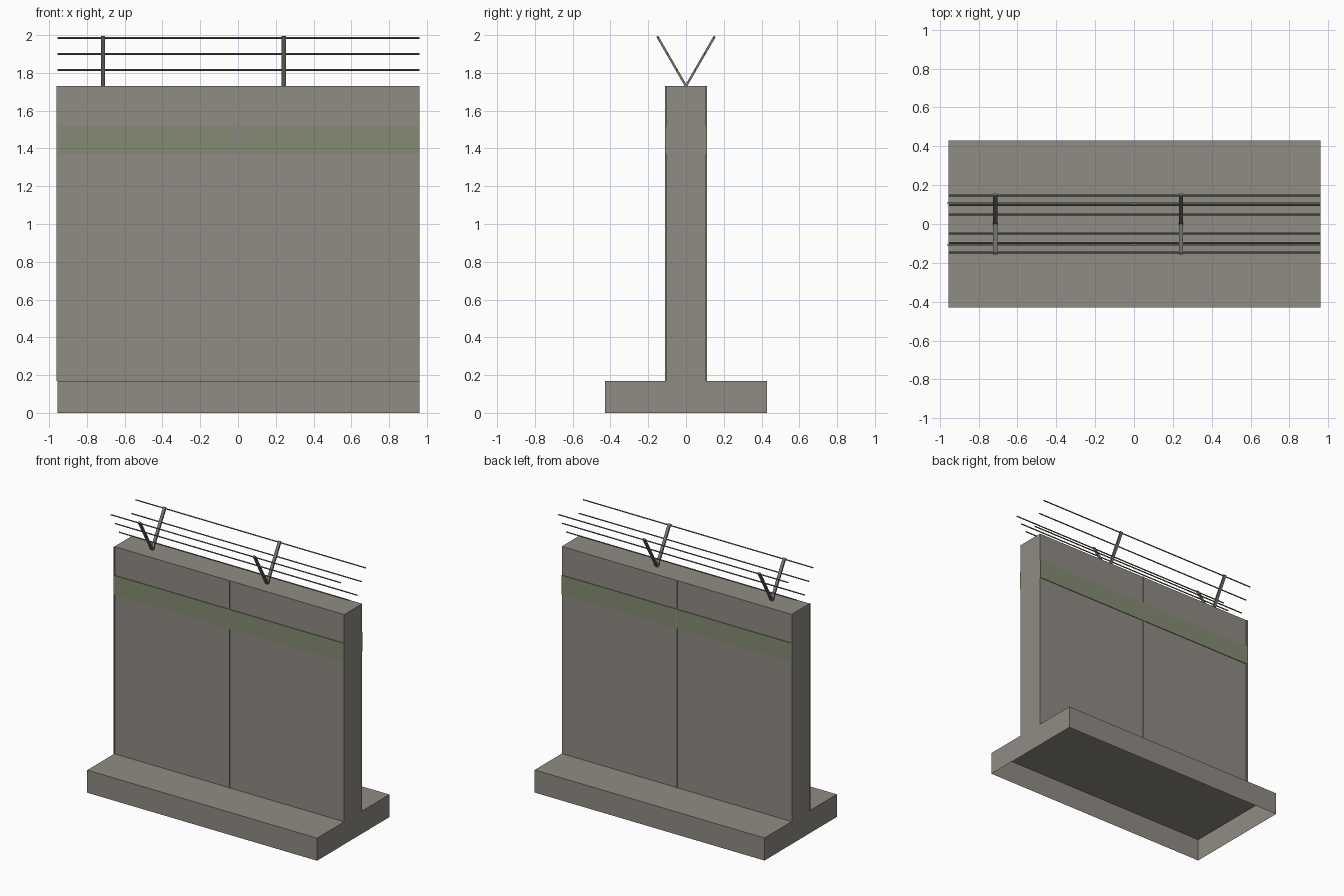
import bpy
import bmesh
from math import atan2
from mathutils import Matrix, Vector

cube = bpy.data.objects.get("Cube")
if cube:
    bpy.data.objects.remove(cube, do_unlink=True)


def material(name, rgb):
    mat = bpy.data.materials.new(name)
    mat.use_nodes = True
    mat.diffuse_color = (*rgb, 1)
    mat.node_tree.nodes["Principled BSDF"].inputs["Base Color"].default_value = (*rgb, 1)
    return mat


concrete = material("concrete", (0.28, 0.26, 0.23))
green = material("faded green", (0.23, 0.26, 0.175))
metal = material("grey metal", (0.19, 0.19, 0.17))


def finish(name, bm, mat):
    mesh = bpy.data.meshes.new(name)
    bm.to_mesh(mesh)
    bm.free()
    mesh.materials.append(mat)
    obj = bpy.data.objects.new(name, mesh)
    bpy.context.collection.objects.link(obj)
    return obj


def box(name, low, high, mat, open_bottom=False):
    low, high = Vector(low), Vector(high)
    bm = bmesh.new()
    bmesh.ops.create_cube(bm, size=1, matrix=Matrix.Translation((low + high) / 2)
                          @ Matrix.Diagonal((*(high - low), 1)))
    if open_bottom:
        down = [f for f in bm.faces if f.normal.z < -0.5]
        bmesh.ops.delete(bm, geom=down, context='FACES_ONLY')
    return finish(name, bm, mat)


# Main dimensions
MID = 0.0025
HALF = 0.9575
LEFT, RIGHT = MID - HALF, MID + HALF
FOOT_TOP, WALL_TOP = 0.17, 1.73
BODY, SKIN = 0.107, 0.112
STRIP = 0.005
REACH, RISE = 0.15, 0.26

# Hollow footing and wall slab
box("footing", (LEFT, -0.43, 0), (RIGHT, 0.43, FOOT_TOP), concrete, open_bottom=True)
box("wall_slab", (LEFT, -BODY, FOOT_TOP), (RIGHT, BODY, WALL_TOP), concrete)

for side, label in ((-1, "front"), (1, "back")):
    inner, outer = sorted((side * (BODY - 0.003), side * SKIN))

    # Joint strips and painted bands, one of each per wall panel
    for i, x in enumerate((LEFT, MID)):
        box(f"{label}_joint_strip_{i + 1}", (x - STRIP, inner, FOOT_TOP),
            (x + STRIP, outer, WALL_TOP), concrete)
        end = x + HALF - (STRIP if i == 0 else 0)
        box(f"{label}_green_band_{i + 1}", (x + STRIP, inner, 1.37),
            (end, outer, 1.515), green)

        # Flat bracket leaning outwards from the wall top
        arm = Vector((0, side * REACH, RISE))
        bm = bmesh.new()
        bmesh.ops.create_cube(
            bm, size=1,
            matrix=Matrix.Translation(Vector((x + 0.24, 0, WALL_TOP)) + arm / 2)
            @ Matrix.Rotation(-side * atan2(REACH, RISE), 4, 'X')
            @ Matrix.Diagonal((0.022, 0.012, arm.length + 0.008, 1)))
        finish(f"{label}_bracket_{i + 1}", bm, metal)

    # Wires strung along the brackets
    for i, t in enumerate((0.33, 0.655, 0.98)):
        bm = bmesh.new()
        bmesh.ops.create_cone(
            bm, cap_ends=True, segments=8, radius1=0.0045, radius2=0.0045, depth=2 * HALF,
            matrix=Matrix.Translation((MID, side * REACH * t, WALL_TOP + RISE * t))
            @ Matrix.Rotation(atan2(1, 0), 4, 'Y'))
        finish(f"{label}_wire_{i + 1}", bm, metal)
